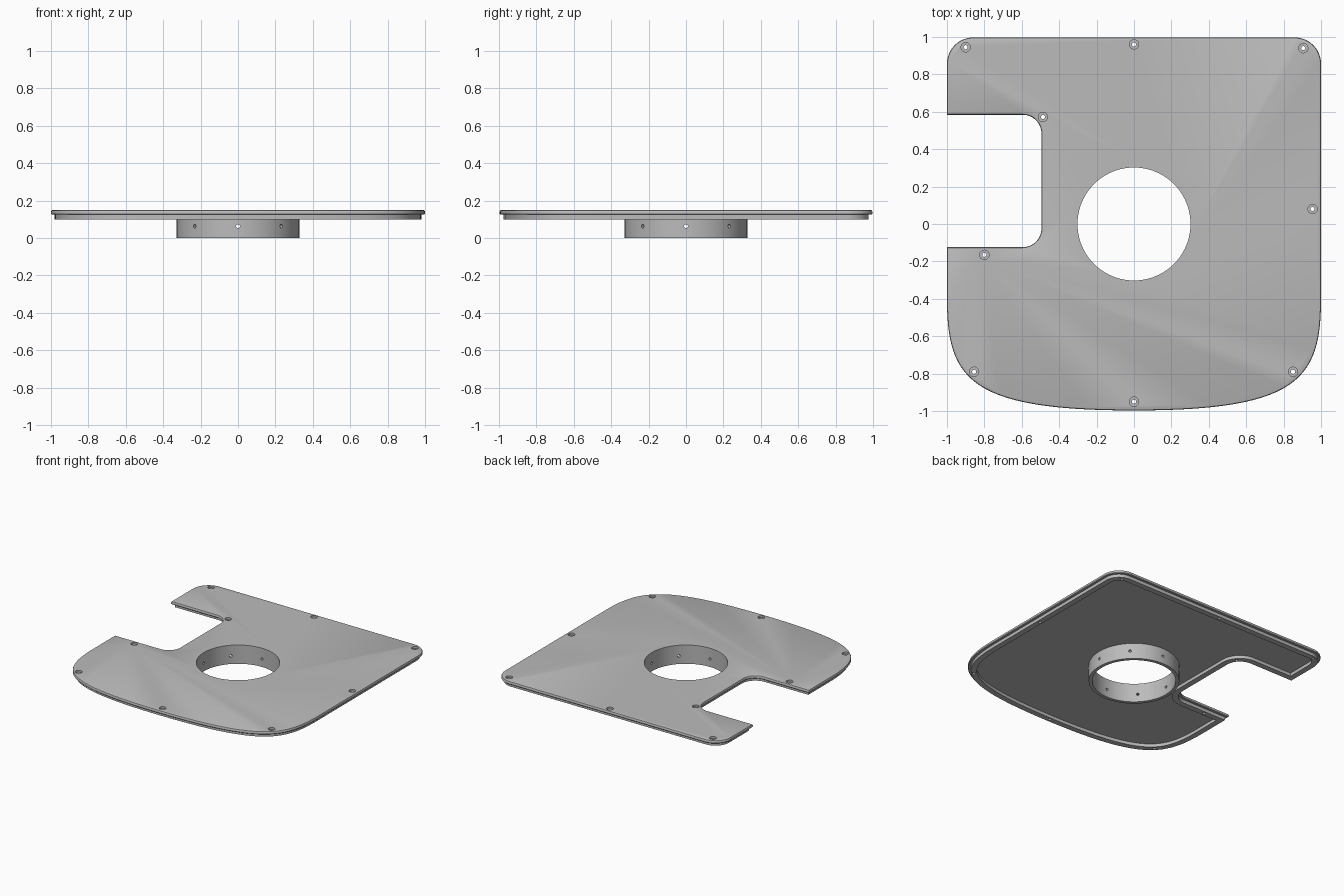
import bpy
import bmesh
from math import sin, cos, pi, radians
from mathutils import Vector, Matrix

cube = bpy.data.objects.get("Cube")
if cube:
    bpy.data.objects.remove(cube, do_unlink=True)

grey = bpy.data.materials.new("plain_grey")
grey.use_nodes = True
colour = (0.5, 0.5, 0.5, 1)
grey.diffuse_color = colour
grey.node_tree.nodes["Principled BSDF"].inputs["Base Color"].default_value = colour


def arc(cx, cy, r, start, end, steps=12):
    angles = [radians(start + (end - start) * i / steps) for i in range(steps + 1)]
    return [Vector((cx + r * cos(a), cy + r * sin(a))) for a in angles]


def circle(r, steps):
    return arc(0, 0, r, 0, 360, steps)[:-1]


def bezier(a, b, c, d, steps=28):
    pts = []
    for i in range(steps + 1):
        t = i / steps
        s = 1 - t
        pts.append(s**3 * Vector(a) + 3*s*s*t * Vector(b) + 3*s*t*t * Vector(c) + t**3 * Vector(d))
    return pts


def inset(pts, dist):
    """Move a counter-clockwise outline inwards with mitred corners."""
    out = []
    for i, p in enumerate(pts):
        d1 = (p - pts[i - 1]).normalized()
        d2 = (pts[(i + 1) % len(pts)] - p).normalized()
        n1, n2 = Vector((-d1.y, d1.x)), Vector((-d2.y, d2.x))
        out.append(p + (n1 + n2) * dist / (1 + n1.dot(n2)))
    return out


def loft(bm, rings, closed=False, matrix=Matrix()):
    """Join (outline, height) rings with quads, capped or closed on themselves."""
    loops = [[bm.verts.new(matrix @ Vector((p.x, p.y, z))) for p in pts] for pts, z in rings]
    pairs = list(zip(loops, loops[1:]))
    if closed:
        pairs.append((loops[-1], loops[0]))
    else:
        bm.faces.new(loops[0])
        bm.faces.new(loops[-1])
    for low, high in pairs:
        for i in range(len(low)):
            j = (i + 1) % len(low)
            bm.faces.new((low[i], low[j], high[j], high[i]))


def finish(bm, name):
    bmesh.ops.recalc_face_normals(bm, faces=bm.faces)
    mesh = bpy.data.meshes.new(name)
    bm.to_mesh(mesh)
    bm.free()
    mesh.materials.append(grey)
    obj = bpy.data.objects.new(name, mesh)
    bpy.context.collection.objects.link(obj)
    return obj


def cut(obj, cutter):
    mod = obj.modifiers.new("holes", "BOOLEAN")
    mod.operation = "DIFFERENCE"
    mod.solver = "EXACT"
    mod.object = cutter
    bpy.ops.object.select_all(action="DESELECT")
    bpy.context.view_layer.objects.active = obj
    obj.select_set(True)
    bpy.ops.object.modifier_apply(modifier=mod.name)
    bpy.data.objects.remove(cutter, do_unlink=True)
    bpy.ops.object.shade_smooth_by_angle(angle=radians(25))


# Plate outline: bowed front, rounded back corners, notch on one side
end = 0.997
bow = bezier((-1, -0.4), (-1, -0.83), (-0.88, -end), (0, -end))
mirrored = [Vector((-p.x, p.y)) for p in reversed(bow[:-1])]
r = 0.14
notch_x, notch_low, notch_high, nr = -0.495, -0.124, 0.584, 0.1
outline = bow + mirrored
outline += arc(1 - r, end - r, r, 0, 90) + arc(r - 1, end - r, r, 90, 180)
outline += [Vector((-1, notch_high))]
outline += arc(notch_x - nr, notch_high - nr, nr, 90, 0)
outline += arc(notch_x - nr, notch_low + nr, nr, 0, -90)
outline += [Vector((-1, notch_low))]

# Plate section: recessed underside, hanging lip, flange with eased edges
section = [(0.065, 0.125), (0.065, 0.1), (0.02, 0.1), (0.02, 0.125), (0.004, 0.125),
           (0, 0.129), (0, 0.14), (0.003, 0.147), (0.01, 0.15)]
bm = bmesh.new()
loft(bm, [(inset(outline, d), z) for d, z in section])
plate = finish(bm, "cover_plate")

# Central opening and counterbored screw holes
screws = [(-0.9, 0.945), (0, 0.96), (0.905, 0.94), (-0.487, 0.572), (0.955, 0.08),
          (-0.8, -0.165), (-0.855, -0.79), (0.85, -0.79), (0, -0.95)]
bore = [(0.011, 0.05), (0.011, 0.135), (0.025, 0.135), (0.025, 0.2)]
bm = bmesh.new()
loft(bm, [(circle(0.302, 96), 0.05), (circle(0.302, 96), 0.2)])
for x, y in screws:
    loft(bm, [(circle(rad, 24), z) for rad, z in bore], matrix=Matrix.Translation((x, y, 0)))
cut(plate, finish(bm, "plate_cutter"))

# Collar below the opening
bm = bmesh.new()
collar_section = [(0.328, 0), (0.328, 0.125), (0.302, 0.125), (0.302, 0)]
loft(bm, [(circle(rad, 96), z) for rad, z in collar_section], closed=True)
collar = finish(bm, "collar")

# Eight radial pin holes through the collar
bm = bmesh.new()
for i in range(8):
    turn = Matrix.Rotation(i * pi / 4, 4, "Z") @ Matrix.Rotation(pi / 2, 4, "Y")
    loft(bm, [(circle(0.01, 16), 0.25), (circle(0.01, 16), 0.4)],
         matrix=Matrix.Translation((0, 0, 0.063)) @ turn)
cut(collar, finish(bm, "collar_cutter"))
